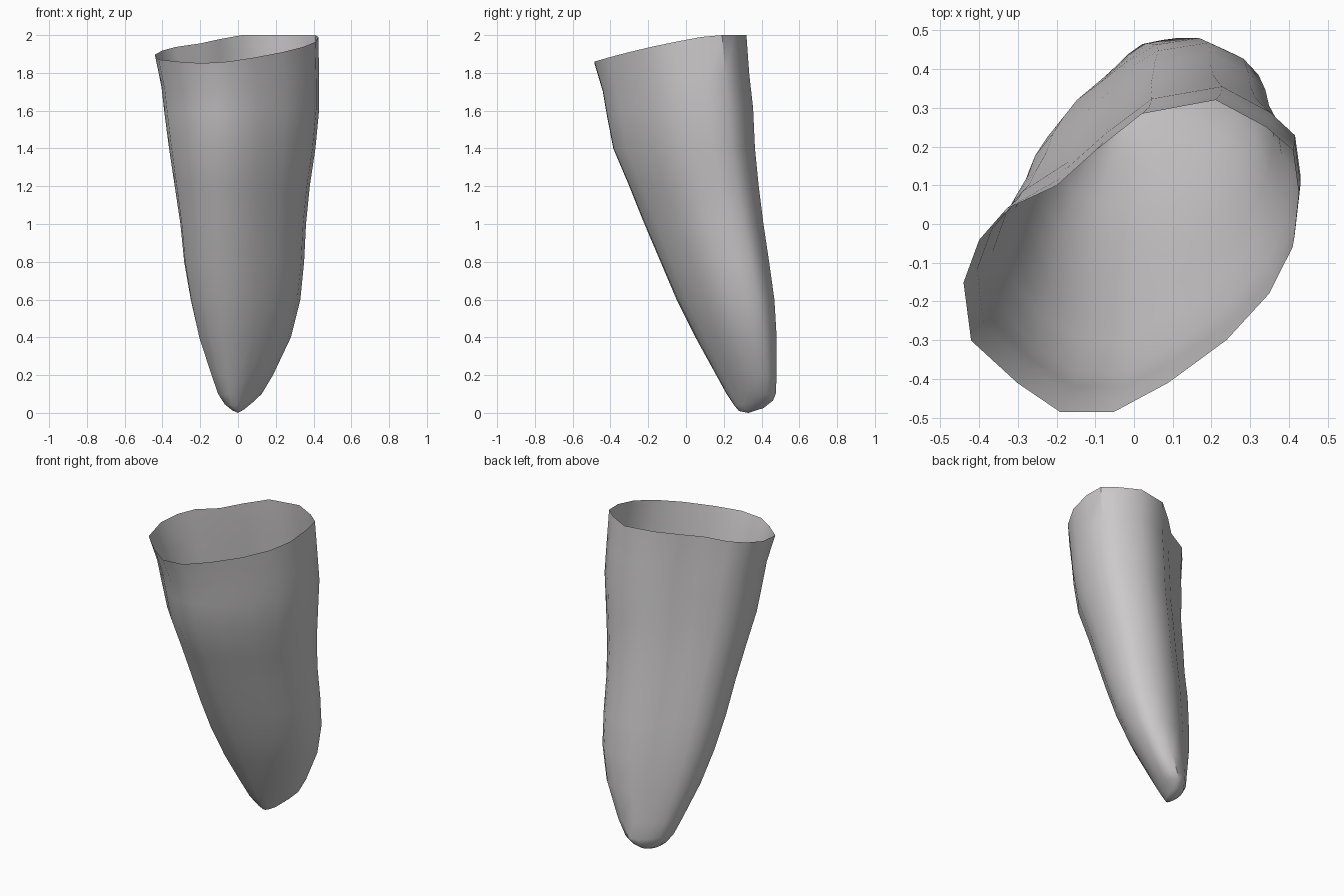
import bpy
import bmesh
from math import atan2, cos, sin, sqrt
from mathutils import Vector

cube = bpy.data.objects.get("Cube")
if cube:
    bpy.data.objects.remove(cube)

# Outline of the open rim, counter-clockwise
RIM = [(-.44, -.15), (-.42, -.30), (-.30, -.41), (-.19, -.485), (-.05, -.485),
       (.09, -.41), (.24, -.30), (.35, -.18), (.41, -.06), (.425, .08),
       (.41, .19), (.34, .25), (.21, .32), (.02, .285), (-.10, .19),
       (-.20, .10), (-.33, .04), (-.40, -.04)]

# Cross-sections: height, x range, y range, thickness to width ratio
RINGS = [(.01, -.03, .035, .28, .41, .6), (.04, -.07, .08, .255, .46, .6),
         (.1, -.105, .125, .215, .475, .6), (.2, -.14, .185, .16, .48, .6),
         (.4, -.205, .28, .05, .48, .62), (.6, -.25, .33, -.05, .468, .63),
         (.8, -.285, .35, -.135, .44, .65), (1, -.305, .36, -.22, .41, .66),
         (1.2, -.335, .38, -.30, .385, .67), (1.4, -.365, .41, -.385, .365, .67),
         (1.6, -.39, .43, -.42, .355, .67), (1.75, -.405, .43, -.44, .335, .67),
         (1.95, -.44, .425, -.485, .32, .67)]

U = Vector((1, 1)) / sqrt(2)      # wide direction
V = Vector((1, -1)) / sqrt(2)     # thin direction
CENTRE = Vector((0, -.08))
WIDTH, DEPTH = .49, .33


def fit(value, low, high, new_low, new_high):
    return new_low + (value - low) / (high - low) * (new_high - new_low)


def section(z, x0, x1, y0, y1, ratio):
    """Blend an oval into the rim outline, then fit it to its ranges."""
    keep = .3 + .7 * min(1, z / 1.95)
    pts = []
    for p in RIM:
        d = Vector(p) - CENTRE
        u, v = d.dot(U) / WIDTH, d.dot(V) / DEPTH
        a = atan2(v, u)
        u = u * keep + cos(a) * (1 - keep)
        v = v * keep + sin(a) * (1 - keep)
        pts.append(U * u + V * v * ratio)
    xs, ys = [p.x for p in pts], [p.y for p in pts]
    tilt = max(0, min(1, (z - 1.5) / .45))
    out = []
    for p in pts:
        x = fit(p.x, min(xs), max(xs), x0, x1)
        y = fit(p.y, min(ys), max(ys), y0, y1)
        h = z + tilt * (.06 * x + .18 * y)
        if z < .05:
            h += .12 * (y - y0)
        out.append((x, y, min(h, 2)))
    return out


# Tapered hollow shell, open at the top and closed at the tip
bm = bmesh.new()
loops = [[bm.verts.new(p) for p in section(*r)] for r in RINGS]
n = len(RIM)
for low, high in zip(loops, loops[1:]):
    for i in range(n):
        j = (i + 1) % n
        bm.faces.new((low[i], low[j], high[j], high[i]))
tip = bm.verts.new((0, .33, 0))
for i in range(n):
    bm.faces.new((tip, loops[0][(i + 1) % n], loops[0][i]))
bmesh.ops.recalc_face_normals(bm, faces=bm.faces)
mesh = bpy.data.meshes.new("tapered_shell")
bm.to_mesh(mesh)
bm.free()
shell = bpy.data.objects.new("tapered_shell", mesh)
bpy.context.collection.objects.link(shell)

# Plain grey
grey = bpy.data.materials.new("light_grey")
grey.use_nodes = True
colour = (.6, .585, .585, 1)
grey.diffuse_color = colour
grey.node_tree.nodes["Principled BSDF"].inputs["Base Color"].default_value = colour
mesh.materials.append(grey)

bpy.ops.object.select_all(action="DESELECT")
shell.select_set(True)
bpy.context.view_layer.objects.active = shell
bpy.ops.object.shade_smooth_by_angle(angle=.7)
